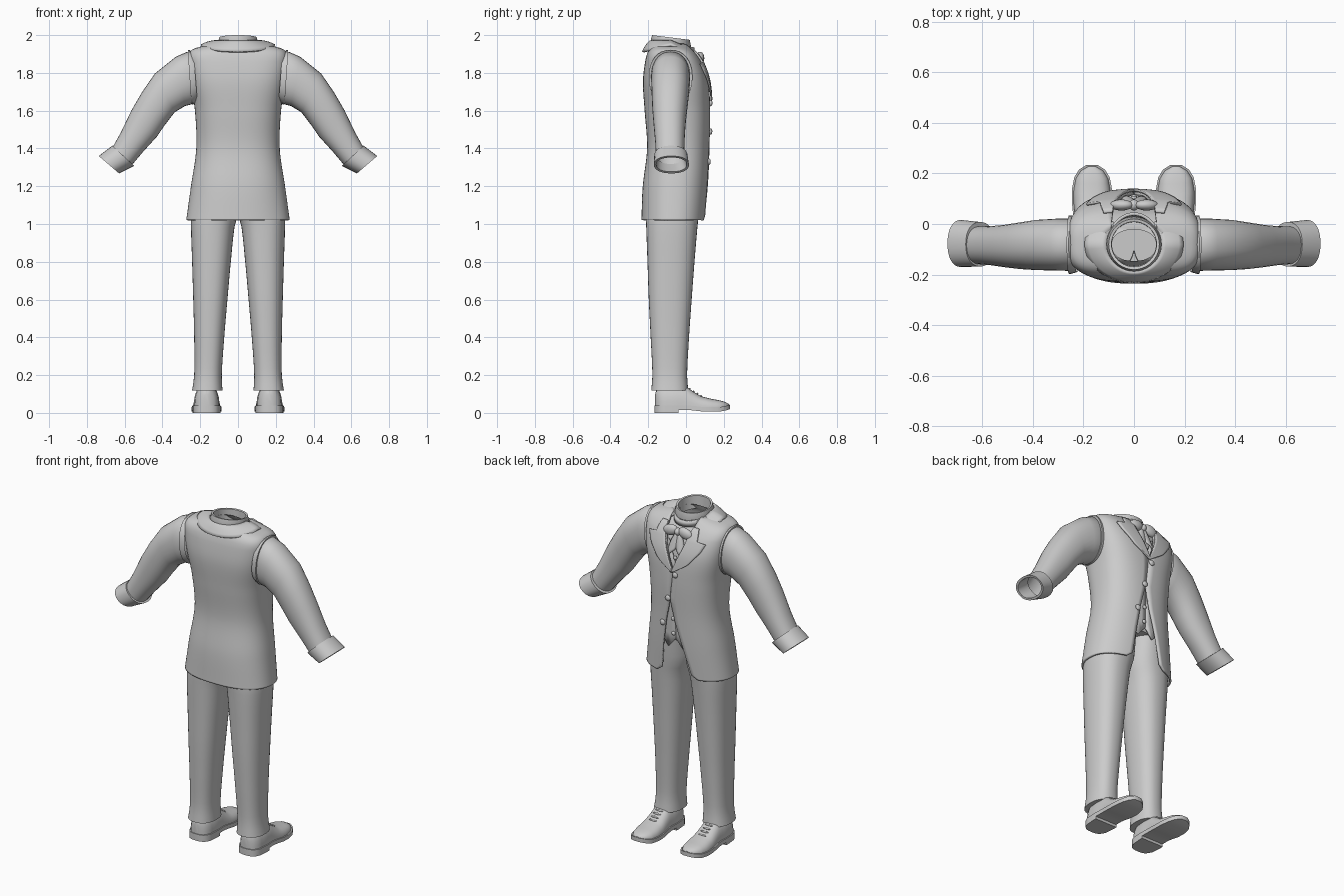
import bpy, bmesh, math
from mathutils import Vector

if "Cube" in bpy.data.objects:
    bpy.data.objects.remove(bpy.data.objects["Cube"])

cloth = bpy.data.materials.new("plain grey")
cloth.diffuse_color = (0.6, 0.6, 0.6, 1)
cloth.use_nodes = True
cloth.node_tree.nodes["Principled BSDF"].inputs["Base Color"].default_value = cloth.diffuse_color


def finish(name, bm, thick=0, angle=40):
    bmesh.ops.recalc_face_normals(bm, faces=bm.faces)
    me = bpy.data.meshes.new(name)
    bm.to_mesh(me)
    bm.free()
    me.materials.append(cloth)
    ob = bpy.data.objects.new(name, me)
    bpy.context.collection.objects.link(ob)
    bpy.ops.object.select_all(action='DESELECT')
    bpy.context.view_layer.objects.active = ob
    ob.select_set(True)
    bpy.ops.object.shade_smooth_by_angle(angle=math.radians(angle))
    if thick:
        mod = ob.modifiers.new("thickness", 'SOLIDIFY')
        mod.thickness, mod.offset = thick, 0
    return ob


def grid(name, rows, loop=False, caps=(False, False), side=1, thick=0, angle=40):
    """Skin rows of points; loop joins the ends of every row."""
    bm = bmesh.new()
    vs = [[bm.verts.new((side * p[0], p[1], p[2])) for p in r] for r in rows]
    n = len(rows[0])
    for a, b in zip(vs, vs[1:]):
        for i in range(n if loop else n - 1):
            j = (i + 1) % n
            bm.faces.new((a[i], a[j], b[j], b[i]))
    for cap, r in zip(caps, (vs[0], vs[-1])):
        if cap:
            bm.faces.new(r)
    return finish(name, bm, thick, angle)


def lerp_table(t, z, smooth=False):
    """Look up a table of (z, values...) rows, ascending in z."""
    z = min(max(z, t[0][0]), t[-1][0])
    i = next(k for k in range(len(t) - 1) if z <= t[k + 1][0])
    a, b = t[i], t[i + 1]
    h = b[0] - a[0]
    f = (z - a[0]) / h
    out = []
    for k in range(1, len(a)):
        v = a[k] + (b[k] - a[k]) * f
        if smooth:
            lo, hi = t[max(i - 1, 0)], t[min(i + 2, len(t) - 1)]
            m0 = (b[k] - lo[k]) / (b[0] - lo[0]) * h
            m1 = (hi[k] - a[k]) / (hi[0] - a[0]) * h
            v = ((2*f**3 - 3*f*f + 1) * a[k] + (f**3 - 2*f*f + f) * m0
                 + (3*f*f - 2*f**3) * b[k] + (f**3 - f*f) * m1)
        out.append(v)
    return out


def spow(v, p):
    return math.copysign(abs(v) ** p, v)


# Torso sections: z, half width, back y, front y, roundness
TORSO = [(1.02, .268, -.23, .10, .85), (1.2, .243, -.223, .112, .85), (1.4, .215, -.2, .118, .82),
         (1.6, .222, -.213, .122, .75), (1.75, .245, -.222, .112, .65), (1.85, .256, -.212, .08, .6),
         (1.90, .252, -.2, .048, .6), (1.925, .225, -.188, .025, .7), (1.95, .12, -.178, .01, .9)]
# Front edges of the coat: z, edge on +x panel, edge on -x panel
EDGE = [(1.02, .125, -.14), (1.045, .092, -.105), (1.2, .075, -.06), (1.35, .052, -.012),
        (1.48, .022, .018), (1.66, .002, -.002), (1.75, .04, -.04), (1.88, .08, -.08), (1.95, .09, -.09)]


def torso_point(th, z, inset=0):
    hw, yb, yf, p = lerp_table(TORSO, z, True)
    hw, hd = hw - inset, (yf - yb) / 2 - inset
    return Vector((hw * spow(math.cos(th), p), (yf + yb) / 2 + hd * spow(math.sin(th), p), z))


def front_angle(x, z, inset=0):
    hw, _, _, p = lerp_table(TORSO, z, True)
    return math.acos(max(-1, min(1, spow(x / (hw - inset), 1 / p))))


def front(x, z, lift=0):
    q = torso_point(front_angle(x, z), z)
    return Vector((x, q.y + lift, z))


def wrap(z, xa, xb, inset=0, n=72):
    a, b = front_angle(xa, z, inset), front_angle(xb, z, inset) - 2 * math.pi
    return [torso_point(a + (b - a) * i / n, z, inset) for i in range(n + 1)]


TOP_Z = [1.87, 1.88, 1.89, 1.90, 1.91, 1.918, 1.925, 1.932, 1.938, 1.944, 1.95]
coat_z = [1.02, 1.028, 1.036, 1.045] + [1.06 + .8 * i / 32 for i in range(33)] + TOP_Z
grid("jacket_body", [wrap(z, *lerp_table(EDGE, z)) for z in coat_z], thick=.012)

# Waistcoat with two points at the hem and a V neck
rows = []
for i in range(24):
    z = 1.24 + .58 * i / 23
    v = max(.001, (z - 1.70) * .5)
    rows.append(wrap(z, v, -v, .02))
for p in rows[0]:
    if p.y > 0:
        p.z -= .06 * max(0, 1 - abs(abs(p.x) - .05) / .05)
grid("waistcoat", rows, thick=.008)

# Shirt body
shirt_z = [1.22 + .64 * i / 16 for i in range(17)] + TOP_Z
grid("shirt_body", [[torso_point(2 * math.pi * i / 48, z, .032) for i in range(48)] for z in shirt_z],
     True, (True, False))


# Shirt collar, tilted down to the front
def collar_ring(r, z0, tilt, n=40):
    a = [2 * math.pi * i / n for i in range(n)]
    return [(r * math.sin(t), -.08 - r * math.cos(t), z0 - tilt * (1 - math.cos(t)) / 2) for t in a]


grid("shirt_collar", [collar_ring(.105, 1.92, .03), collar_ring(.113, 1.94, .035),
                      collar_ring(.1, 2.0, .025), collar_ring(.089, 1.998, .025),
                      collar_ring(.087, 1.92, .03)], True)

# Turned-down coat collar around the back of the neck
rows = []
for i in range(41):
    t = math.radians(-138 + 276 * i / 40)
    s, c = math.sin(t), math.cos(t)
    drop = max(0, -c)
    row = []
    for k in range(6):
        f = k / 5
        rx, ry = .108 + .085 * f, .108 + (.04 if c > 0 else .055) * f
        z = 1.968 - .022 * f * f - .035 * f * max(0, c) - drop * (.045 + .03 * f)
        row.append((rx * s, -.08 - ry * c, z))
    rows.append(row)
grid("jacket_collar", rows, thick=.012)

# Notched lapels: z, inner x, outer x
LAPEL = [(1.655, -.006, .004), (1.72, .022, .1), (1.8, .056, .165), (1.848, .07, .187),
         (1.856, .072, .135), (1.885, .08, .13), (1.915, .085, .12)]
lap_z = [1.655 + .19 * i / 14 for i in range(15)] + [1.848, 1.856, 1.87, 1.885, 1.9, 1.915]
for side, tag in ((1, "right"), (-1, "left")):
    rows = []
    for z in lap_z:
        a, b = lerp_table(LAPEL, z)
        rows.append([front(a + (b - a) * k / 8, z, .014) for k in range(9)])
    grid(tag + "_lapel", rows, side=side, thick=.01)


def ellipsoid(name, centre, size, seg=16, tilt=0):
    bm = bmesh.new()
    bmesh.ops.create_uvsphere(bm, u_segments=seg, v_segments=10, radius=1)
    ct, st = math.cos(tilt), math.sin(tilt)
    for v in bm.verts:
        x, y, z = (v.co[i] * size[i] for i in range(3))
        v.co = Vector((x * ct - z * st, y, x * st + z * ct)) + Vector(centre)
    return finish(name, bm, 0, 60)


# Buttons on coat and waistcoat
for x, z in ((-.018, 1.64), (.03, 1.49), (.072, 1.33)):
    ellipsoid("coat_button", front(x, z, .01), (.017, .009, .017))
for z in (1.27, 1.36, 1.67, 1.73):
    ellipsoid("waistcoat_button", front(.012 if z < 1.5 else 0, z, -.012), (.012, .008, .012))

# Cravat bow: knot, loops and hanging tails
ellipsoid("bow_knot", (0, .075, 1.878), (.02, .022, .022))
grid("neck_band", [[(.1 * math.sin(t), -.08 + r * math.cos(t), z - .02 * math.cos(t))
     for t in [math.radians(-80 + 8 * i) for i in range(21)]] for r, z in ((.118, 1.92), (.12, 1.955))],
     thick=.012)
for s in (1, -1):
    ellipsoid("bow_loop", (s * .05, .075, 1.878), (.048, .022, .032), tilt=-s * .3)
    rows = []
    for i in range(7):
        f = i / 6
        z, w = 1.87 - .115 * f, .01 + .02 * math.sin(f * 2.4)
        cx = s * (.008 + .022 * f)
        rows.append([(cx + w * k, .068 + .03 * f + .012 * (1 - k * k), z - .02 * k * s * f)
                     for k in (-1, -.5, 0, .5, 1)])
    grid("bow_tail", rows, thick=.006)


# Sleeve sections: top x, top z, bottom x, bottom z, back y, front y
SLEEVE = [(.235, 1.895, .215, 1.66, -.175, .012), (.268, 1.912, .25, 1.632, -.185, .022),
          (.33, 1.885, .28, 1.625, -.184, .021), (.44, 1.797, .335, 1.592, -.182, .016),
          (.51, 1.695, .39, 1.52, -.178, .006), (.565, 1.6, .43, 1.462, -.172, -.002),
          (.62, 1.485, .5, 1.385, -.163, -.008), (.672, 1.392, .572, 1.3, -.158, -.01)]
CUFF = [(.658, 1.408, .56, 1.318, -.155, -.01), (.665, 1.415, .55, 1.308, -.168, .008),
        (.737, 1.36, .63, 1.268, -.17, .016), (.726, 1.352, .639, 1.277, -.158, .004),
        (.66, 1.405, .562, 1.318, -.152, -.012)]
ARMHOLE = [(.235, 1.905, .215, 1.65, -.19, .025), (.258, 1.922, .238, 1.632, -.197, .034),
           (.266, 1.92, .247, 1.634, -.197, .034), (.262, 1.905, .245, 1.65, -.18, .02)]


def sleeve_ring(r, n=32):
    tx, tz, bx, bz, y0, y1 = r
    out = []
    for i in range(n):
        t = 2 * math.pi * i / n
        u, v = spow(math.cos(t), .9), spow(math.sin(t), .9)
        out.append(((tx + bx) / 2 + (tx - bx) / 2 * u, (y0 + y1) / 2 + (y1 - y0) / 2 * v,
                    (tz + bz) / 2 + (tz - bz) / 2 * u))
    return out


# Trouser leg sections: z, inner x, outer x, back y, front y
LEG = [(.118, .082, .243, -.184, .012), (.2, .086, .232, -.178, .006), (.4, .073, .232, -.187, .016),
       (.6, .056, .237, -.197, .03), (.8, .038, .243, -.204, .045), (1.0, .016, .249, -.211, .062),
       (1.06, -.004, .245, -.212, .068), (1.26, -.004, .2, -.19, .085)]
# Shoe stations along y: half width, bottom z, top z
SHOE = [(-.163, .015, .03, .1), (-.155, .04, .03, .13), (-.13, .062, .03, .14), (-.06, .068, .03, .145),
        (0, .066, .03, .14), (.03, .068, .028, .118), (.08, .073, .022, .088), (.13, .074, .02, .075),
        (.18, .064, .022, .066), (.21, .045, .028, .057), (.228, .015, .034, .046)]
shoe_y = [-.163, -.155, -.14] + [-.12 + .02 * i for i in range(16)] + [.195, .21, .22, .228]

for side, tag in ((1, "right"), (-1, "left")):
    grid(tag + "_sleeve", [sleeve_ring(r) for r in SLEEVE], True, side=side, angle=60)
    grid(tag + "_cuff", [sleeve_ring(r) for r in CUFF], True, side=side)
    grid(tag + "_armhole_rim", [sleeve_ring(r) for r in ARMHOLE], True, side=side)

    rows = []
    for k in range(30):
        z = .118 + 1.142 * k / 29
        a, b, y0, y1 = lerp_table(LEG, z, True)
        rows.append([((a + b) / 2 + (b - a) / 2 * spow(math.cos(t), .85),
                      (y0 + y1) / 2 + (y1 - y0) / 2 * spow(math.sin(t), .85), z)
                     for t in [2 * math.pi * i / 36 for i in range(36)]])
    grid(tag + "_trouser_leg", rows, True, (True, True), side)

    # Shoe upper, sole and heel
    cx, upper, sole, heel = .166, [], [], []
    for y in shoe_y:
        w, zb, zt = lerp_table(SHOE, y)
        arc = [math.pi * i / 16 for i in range(17)]
        upper.append([(cx + w * spow(math.cos(t), .75), y, zb + (zt - zb) * spow(math.sin(t), .8))
                      for t in arc])
        w2, y2 = w + .006, y * 1.025
        sole.append([(cx - w2, y2, zb - .014), (cx + w2, y2, zb - .014),
                     (cx + w2, y2, zb + .01), (cx - w2, y2, zb + .01)])
        if y < -.035:
            heel.append([(cx - w2, y2, 0), (cx + w2, y2, 0), (cx + w2, y2, .03), (cx - w2, y2, .03)])
    grid(tag + "_shoe_upper", upper, True, (True, True), side, angle=50)
    grid(tag + "_shoe_sole", sole, True, (True, True), side)
    grid(tag + "_shoe_heel", heel, True, (True, True), side)
    for y in (.02, .04, .06, .08):
        ellipsoid(tag + "_shoe_lace", (side * cx, y, lerp_table(SHOE, y)[2] + .001), (.026, .005, .006), 10)
